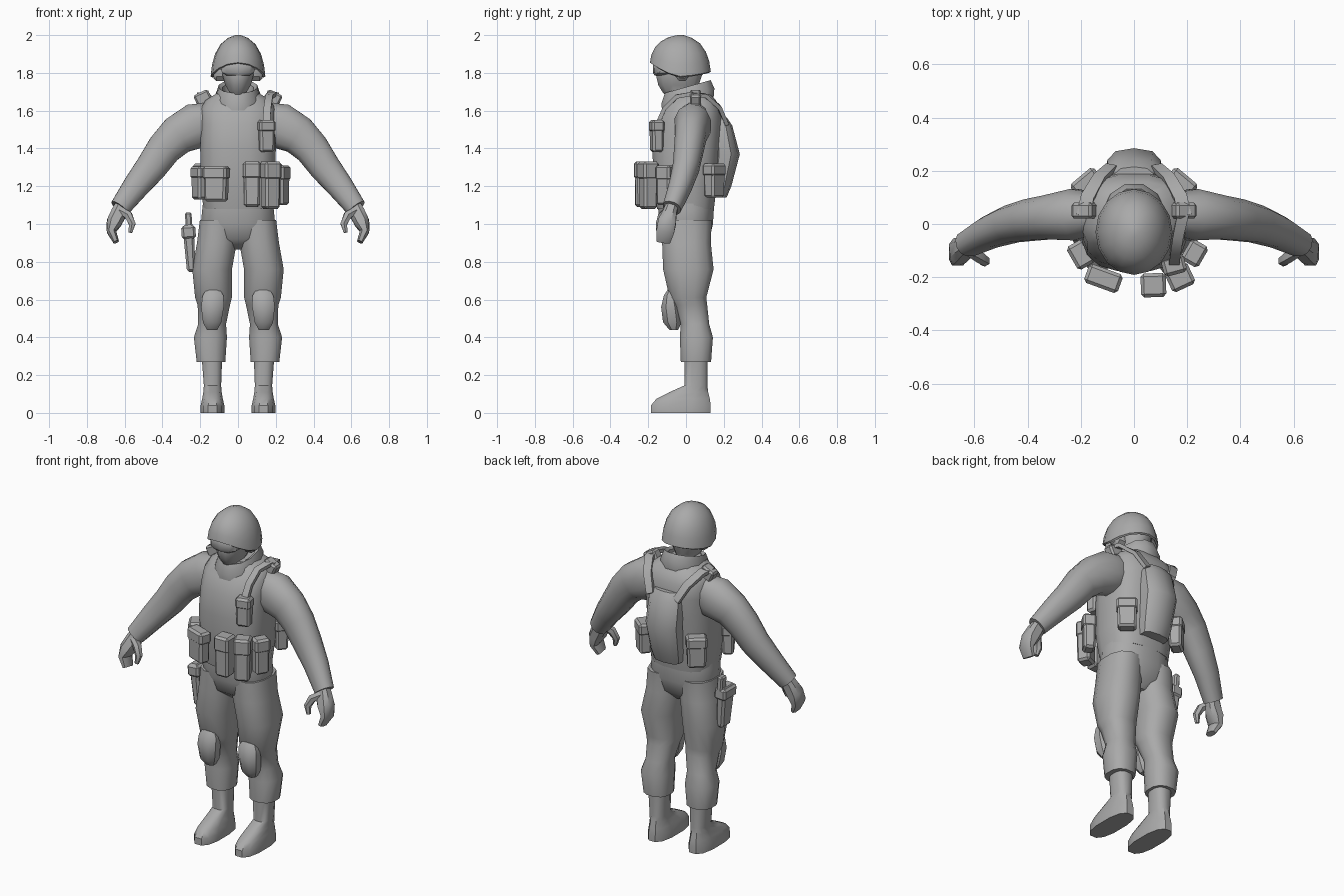
import bpy, bmesh, math
from mathutils import Vector, Matrix

grey = bpy.data.materials.new("plain grey")
grey.diffuse_color = (0.4, 0.4, 0.4, 1)


def finish(name, bm, mirror=False, angle=40):
    bmesh.ops.recalc_face_normals(bm, faces=bm.faces)
    me = bpy.data.meshes.new(name)
    bm.to_mesh(me)
    bm.free()
    ob = bpy.data.objects.new(name, me)
    bpy.context.collection.objects.link(ob)
    me.materials.append(grey)
    bpy.ops.object.select_all(action='DESELECT')
    ob.select_set(True)
    bpy.context.view_layer.objects.active = ob
    bpy.ops.object.shade_smooth_by_angle(angle=math.radians(angle))
    if mirror:
        ob.modifiers.new("mirror", 'MIRROR')
    return ob


def skin(bm, rings, cap=True):
    """Bridge equal-length point rings and cap both ends."""
    rows = [[bm.verts.new(p) for p in r] for r in rings]
    n = len(rows[0])
    for a, b in zip(rows, rows[1:]):
        for i in range(n):
            j = (i + 1) % n
            bm.faces.new((a[i], a[j], b[j], b[i]))
    if cap:
        bm.faces.new(rows[0])
        bm.faces.new(rows[-1])


def oval(n, power):
    """Unit superellipse points; power 2 is round, higher is boxier."""
    for i in range(n):
        a = 2 * math.pi * (i + 0.5) / n
        c, s = math.cos(a), math.sin(a)
        yield (math.copysign(abs(c) ** (2 / power), c),
               math.copysign(abs(s) ** (2 / power), s))


def stack(name, rings, n=12, power=2.4, mirror=False, tilt=0.0, cap=True):
    """Level rings (z, x centre, half width, y front, y back)."""
    bm = bmesh.new()
    out = []
    for z, x, rx, y0, y1 in rings:
        pts = [(x + rx * c, (y0 + y1) / 2 + (y1 - y0) / 2 * s) for c, s in oval(n, power)]
        out.append([(px, py, z + tilt * py) for px, py in pts])
    skin(bm, out, cap)
    return finish(name, bm, mirror)


def tube(name, rings, n=10, power=2.2, ref=(0, 1, 0), mirror=False):
    """Rings (x, y, z, half width, half width along ref) square to their path."""
    bm = bmesh.new()
    cs = [Vector(r[:3]) for r in rings]
    out = []
    for i, r in enumerate(rings):
        t = (cs[min(i + 1, len(cs) - 1)] - cs[max(i - 1, 0)]).normalized()
        u = Vector(ref).cross(t).normalized()
        v = t.cross(u)
        out.append([cs[i] + u * c * r[3] + v * s * r[4] for c, s in oval(n, power)])
    skin(bm, out)
    return finish(name, bm, mirror)


def add_box(bm, m, loc, size, bevel, taper=1.0):
    geo = bmesh.ops.create_cube(bm, size=1)['verts']
    for v in geo:
        k = taper if v.co.z < 0 else 1
        v.co = Vector((v.co.x * size[0] * k, v.co.y * size[1] * k, v.co.z * size[2])) + Vector(loc)
    edges = list({e for v in geo for e in v.link_edges})
    for v in geo:
        v.co = m @ v.co
    bmesh.ops.bevel(bm, geom=edges, offset=bevel, segments=1, affect='EDGES')


def pouch(name, x, y, z0, z1, w, d, yaw, mirror=False):
    """Bevelled pouch body with a slightly larger lid."""
    bm = bmesh.new()
    m = Matrix.Translation((x, y, 0)) @ Matrix.Rotation(math.radians(yaw), 4, 'Z')
    h = z1 - z0
    add_box(bm, m, (0, 0, z0 + h * .42), (w * .93, d * .9, h * .84), .012, .94)
    add_box(bm, m, (0, 0, z1 - h * .19), (w, d, h * .38), .012)
    return finish(name, bm, mirror, 30)


# Trousers, boots and knee pads
stack("pelvis", [(.865, 0, .05, -.05, .07), (.92, 0, .17, -.12, .125), (1.0, 0, .2, -.14, .145),
                 (1.08, 0, .192, -.15, .15), (1.14, 0, .185, -.15, .15)], 16)
stack("trouser_leg", [(.27, .143, .078, -.03, .135), (.40, .146, .09, -.035, .145),
                      (.47, .137, .076, -.03, .125), (.57, .128, .088, -.07, .115),
                      (.61, .13, .1, -.09, .11), (.76, .137, .108, -.125, .15),
                      (.90, .112, .108, -.13, .135), (1.02, .105, .1, -.13, .14)], mirror=True)
stack("boot", [(0, .135, .064, -.19, .135), (.04, .135, .064, -.19, .135), (.075, .135, .056, -.16, .13),
               (.11, .135, .05, -.09, .12), (.145, .135, .047, -.01, .115),
               (.30, .138, .056, -.01, .115)], 12, 2.6, True)
stack("knee_pad", [(.44, .137, .03, -.09, -.04), (.48, .137, .052, -.125, -.02), (.56, .135, .064, -.135, -.03),
                   (.62, .132, .06, -.12, -.05), (.65, .132, .04, -.1, -.06)], 8, 2.4, True)

# Vest and collar
stack("vest", [(1.08, 0, .185, -.155, .15), (1.2, 0, .2, -.175, .165), (1.4, 0, .203, -.18, .185),
               (1.53, 0, .2, -.165, .195), (1.61, 0, .2, -.125, .185), (1.655, 0, .175, -.09, .16),
               (1.7, 0, .1, -.07, .12)], 16, 2.7)
stack("collar", [(1.62, 0, .125, -.13, .15), (1.675, 0, .122, -.135, .155), (1.725, 0, .105, -.115, .135),
                 (1.715, 0, .085, -.095, .11), (1.65, 0, .08, -.08, .1)], 12, 2.1, tilt=.28)

# Sleeves and gloved hands
tube("sleeve", [(.14, .04, 1.55, .1, .08), (.22, .035, 1.52, .125, .1), (.32, .025, 1.47, .108, .085),
                (.39, .015, 1.40, .095, .08), (.46, .0, 1.30, .085, .072), (.54, -.03, 1.20, .072, .062),
                (.625, -.075, 1.085, .056, .05)], 12, mirror=True)
tube("hand", [(.61, -.07, 1.11, .036, .034), (.63, -.085, 1.06, .045, .038), (.655, -.1, 1.01, .043, .05),
              (.67, -.11, .96, .026, .05), (.645, -.12, .905, .016, .038)], 8, 2.8, mirror=True)
tube("thumb", [(.62, -.1, 1.07, .022, .022), (.58, -.125, 1.045, .024, .024), (.56, -.14, 1.0, .02, .02),
               (.57, -.145, .955, .011, .012)], 6, mirror=True)

# Head, goggles, ear cups
stack("head", [(1.62, 0, .065, -.05, .075), (1.695, 0, .045, -.125, .06), (1.735, 0, .07, -.15, .07),
               (1.79, 0, .085, -.163, .09), (1.83, 0, .09, -.155, .1), (1.9, 0, .09, -.13, .1)], 12, 2.2)
stack("goggles", [(1.785, 0, .06, -.165, -.08), (1.8, 0, .088, -.175, -.05), (1.845, 0, .095, -.175, -.03),
                  (1.86, 0, .09, -.165, -.03)], 10, 2.8)
tube("ear_cup", [(.07, -.02, 1.8, .045, .04), (.115, -.02, 1.8, .045, .04),
                 (.13, -.02, 1.8, .03, .028)], 8, mirror=True)


# Helmet: dome whose brim rises over the face and dips at the ears
def helmet():
    bm = bmesh.new()
    rings = []
    for t, k in [(.25, .8), (0, .96), (.03, 1.02), (.3, .97), (.55, .86), (.78, .66), (.93, .38), (1, .1)]:
        ring = []
        for i in range(16):
            a = 2 * math.pi * i / 16
            c, s = math.cos(a), math.sin(a)
            brim = 1.775 + (.075 if s < 0 else .025) * abs(s) ** 1.5
            ring.append((.142 * k * c, -.03 + .158 * k * s, brim + (2.0 - brim) * t))
        rings.append(ring)
    skin(bm, rings)
    finish("helmet", bm)


helmet()

# Back pack panel, straps and shoulder buckles
stack("back_panel", [(1.14, 0, .085, .12, .215), (1.2, 0, .095, .12, .24), (1.37, 0, .105, .13, .285),
                     (1.52, 0, .1, .13, .245), (1.565, 0, .075, .13, .215)], 10, 2.6)
tube("back_strap", [(.19, .03, 1.685, .012, .03), (.175, .1, 1.68, .012, .028), (.13, .175, 1.62, .012, .026),
                    (.085, .215, 1.53, .012, .024)], 4, 6, (1, 0, 0), True)
tube("front_strap", [(.185, .04, 1.69, .012, .024), (.165, -.05, 1.675, .012, .022),
                     (.155, -.115, 1.61, .012, .022), (.15, -.155, 1.52, .012, .022)], 4, 6, (1, 0, 0))
bm = bmesh.new()
add_box(bm, Matrix.Translation((.185, .05, 1.665)) @ Matrix.Rotation(.45, 4, 'Y'), (0, 0, 0), (.085, .06, .07), .01)
finish("shoulder_buckle", bm, True, 30)

# Pouches around the waist and on the chest
pouch("chest_pouch", .15, -.155, 1.38, 1.55, .088, .07, 15)
pouch("magazine_pouch_inner", .073, -.23, 1.09, 1.33, .095, .09, 2)
pouch("magazine_pouch_middle", .172, -.2, 1.08, 1.33, .095, .09, 25)
pouch("magazine_pouch_outer", .228, -.11, 1.1, 1.31, .09, .075, 60)
pouch("utility_pouch", -.115, -.205, 1.12, 1.305, .135, .075, -20)
pouch("side_pouch", -.2, -.115, 1.13, 1.305, .1, .075, -60)
pouch("rear_pouch", .175, .15, 1.14, 1.32, .115, .08, -40, True)

# Thigh holster with sidearm grip
bm = bmesh.new()
m = Matrix.Translation((-.245, .0, 0)) @ Matrix.Rotation(math.radians(-4), 4, 'Y')
add_box(bm, m, (.05, 0, .87), (.06, .11, .25), .012, .75)
add_box(bm, m, (.05, .0, .955), (.075, .12, .07), .012)
add_box(bm, m, (.055, .035, 1.015), (.035, .05, .09), .008)
finish("holster", bm, False, 30)
